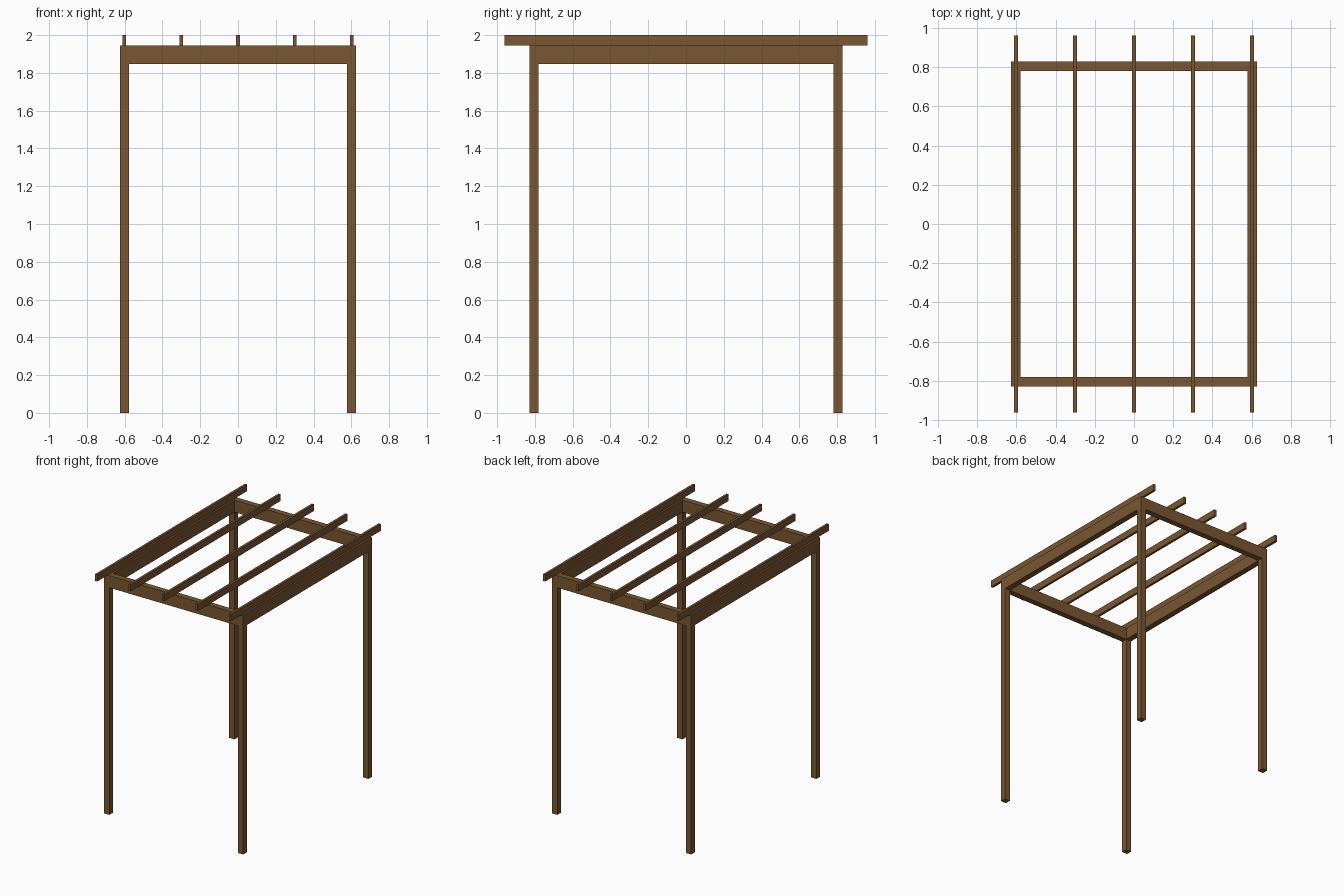
import bpy

cube = bpy.data.objects.get("Cube")
if cube:
    bpy.data.objects.remove(cube, do_unlink=True)

wood = bpy.data.materials.new("brown_wood")
wood.use_nodes = True
colour = (0.195, 0.095, 0.031, 1)
wood.diffuse_color = colour
wood.node_tree.nodes["Principled BSDF"].inputs["Base Color"].default_value = colour


def timber(name, centre, size):
    """Add one square-edged piece of wood."""
    bpy.ops.mesh.primitive_cube_add(size=1, location=centre)
    obj = bpy.context.object
    obj.name = name
    obj.scale = size
    bpy.ops.object.transform_apply(location=False, rotation=False, scale=True)
    obj.data.materials.append(wood)
    return obj


# Shared dimensions
POST = 0.048
POST_X, POST_Y = 0.602, 0.804
BEAM_LOW, BEAM_TOP, TOP = 1.847, 1.945, 2.0
beam_h = BEAM_TOP - BEAM_LOW
beam_z = (BEAM_TOP + BEAM_LOW) / 2

# Four corner posts
for side, sx in (("left", 1), ("right", -1)):
    for end, sy in (("front", -1), ("back", 1)):
        timber(f"{end}_{side}_post", (sx * POST_X, sy * POST_Y, BEAM_LOW / 2),
               (POST, POST, BEAM_LOW))

# Beam frame: end beams run full width, side beams fit between them
for end, sy in (("front", -1), ("back", 1)):
    timber(f"{end}_beam", (0, sy * POST_Y, beam_z),
           (2 * POST_X + POST, POST, beam_h))
for side, sx in (("left", 1), ("right", -1)):
    timber(f"{side}_beam", (sx * POST_X, 0, beam_z),
           (POST, 2 * POST_Y - POST, beam_h))

# Five overhanging rafters
for i in range(5):
    timber(f"rafter_{i + 1}", (POST_X * (i - 2) / 2, 0, (TOP + BEAM_TOP) / 2),
           (0.019, 1.924, TOP - BEAM_TOP))
